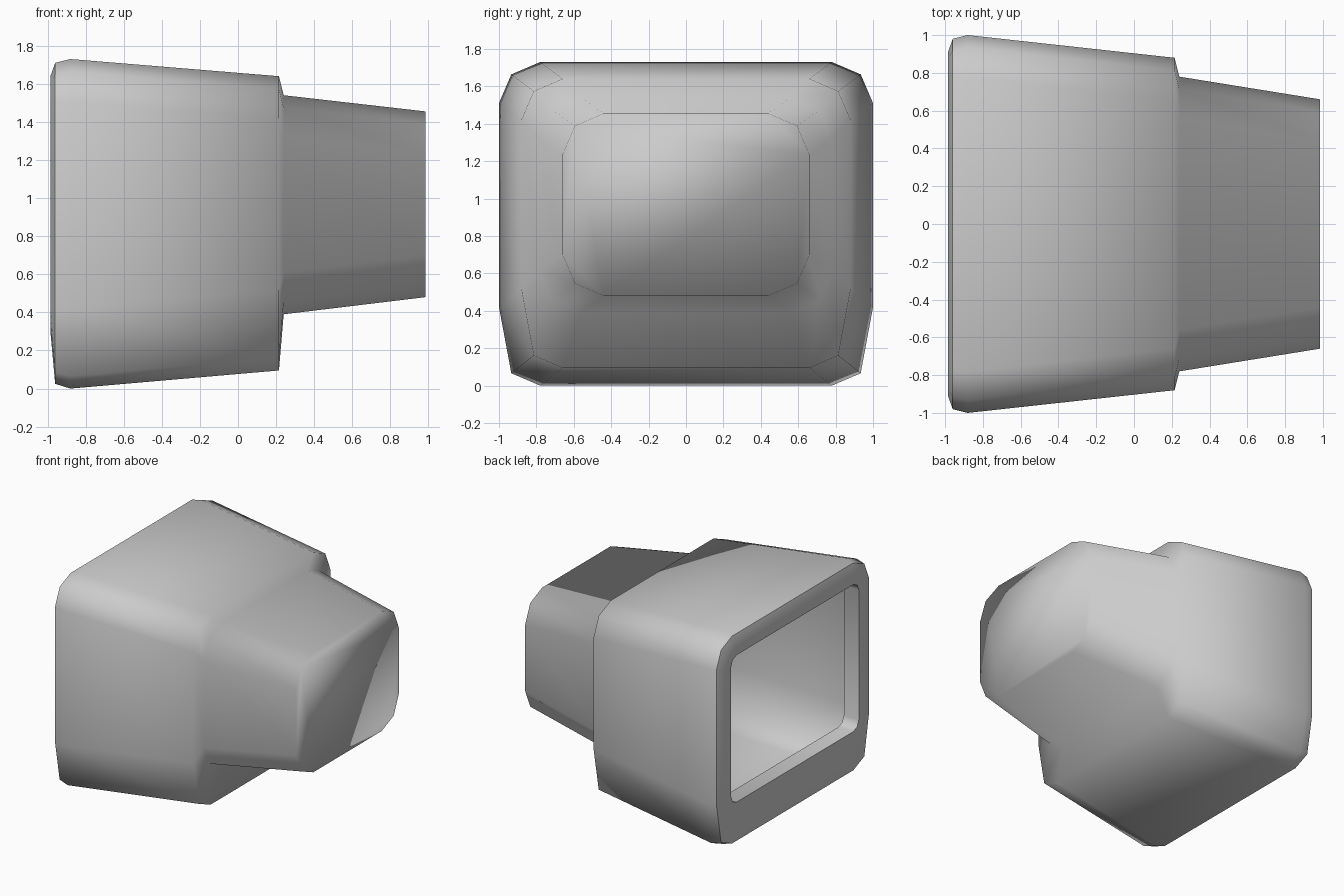
import bpy, bmesh

if "Cube" in bpy.data.objects:
    bpy.data.objects.remove(bpy.data.objects["Cube"])

# Cross-sections: x, half width, bottom z, top z, corner size, lower corner height
SECTIONS = [
    (-0.845, 0.82, 0.355, 1.55, 0.07, 0.07),   # inner end of the screen lip
    (-0.98, 0.82, 0.355, 1.55, 0.07, 0.07),    # screen opening
    (-0.985, 0.91, 0.30, 1.64, 0.14, 0.14),    # front rim
    (-0.96, 0.98, 0.025, 1.71, 0.20, 0.39),    # rim outer edge
    (-0.88, 1.00, 0.00, 1.73, 0.22, 0.42),     # widest part of the case
    (0.215, 0.88, 0.095, 1.64, 0.22, 0.42),    # rear of the case
    (0.24, 0.78, 0.39, 1.54, 0.22, 0.22),      # tube housing root
    (0.985, 0.66, 0.48, 1.455, 0.22, 0.22),    # tube housing end
]
SHARP_RINGS = {1, 3}


def section(x, w, z0, z1, c, low):
    """Twelve-sided rounded rectangle in the y-z plane."""
    m = 0.3 * c
    half = [(w - c, z0), (w - m, z0 + m), (w, z0 + low),
            (w, z1 - c), (w - m, z1 - m), (w - c, z1)]
    pts = half + [(-y, z) for y, z in reversed(half)]
    return [(x, y, z) for y, z in pts]


# Hollow monitor shell lofted from the lip to the closed back
bm = bmesh.new()
rings = [[bm.verts.new(p) for p in section(*s)] for s in SECTIONS]
for a, b in zip(rings, rings[1:]):
    for i in range(12):
        j = (i + 1) % 12
        bm.faces.new((a[i], a[j], b[j], b[i]))
bm.faces.new(rings[-1])
bmesh.ops.recalc_face_normals(bm, faces=bm.faces)

# The back panel must face outwards
back = max(bm.faces, key=lambda f: f.calc_center_median().x)
back.normal_update()
if back.normal.x < 0:
    bmesh.ops.reverse_faces(bm, faces=bm.faces)

# Smooth shading with crisp edges around the screen frame
for f in bm.faces:
    f.smooth = True
for k in SHARP_RINGS:
    for i in range(12):
        bm.edges.get((rings[k][i], rings[k][(i + 1) % 12])).smooth = False

mesh = bpy.data.meshes.new("monitor_shell")
bm.to_mesh(mesh)
bm.free()
bpy.context.collection.objects.link(bpy.data.objects.new("monitor_shell", mesh))
